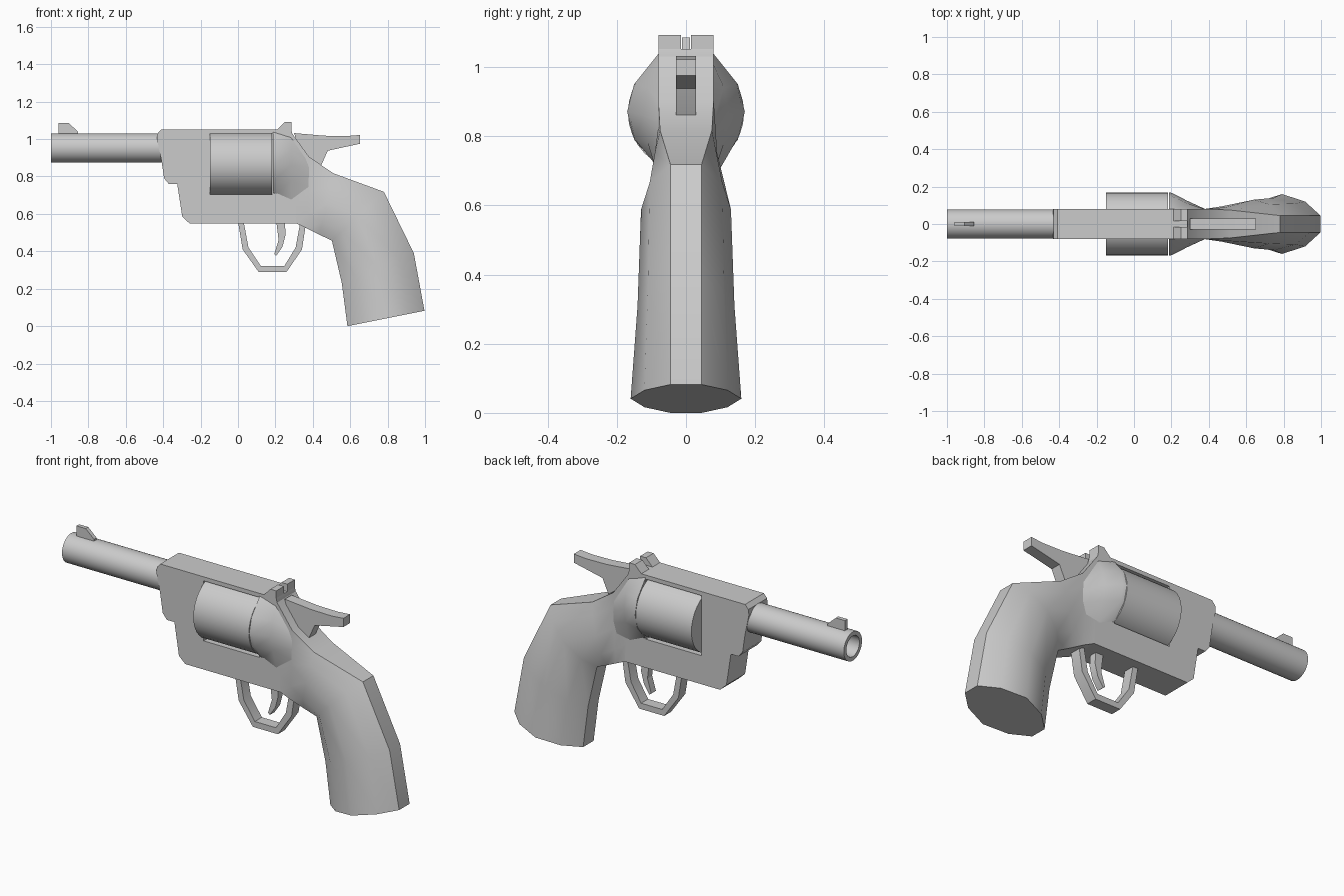
import bpy, bmesh
from math import cos, sin, pi, radians


def loft(name, rings, angle=30):
    """Skin a list of equal-length point rings and cap both ends."""
    bm = bmesh.new()
    vr = [[bm.verts.new(p) for p in r] for r in rings]
    n = len(rings[0])
    for a, b in zip(vr, vr[1:]):
        for i in range(n):
            bm.faces.new((a[i], a[(i + 1) % n], b[(i + 1) % n], b[i]))
    bm.faces.new(vr[0])
    bm.faces.new(vr[-1])
    bmesh.ops.recalc_face_normals(bm, faces=bm.faces)
    me = bpy.data.meshes.new(name)
    bm.to_mesh(me)
    bm.free()
    ob = bpy.data.objects.new(name, me)
    bpy.context.collection.objects.link(ob)
    bpy.ops.object.select_all(action='DESELECT')
    ob.select_set(True)
    bpy.context.view_layer.objects.active = ob
    bpy.ops.object.shade_smooth_by_angle(angle=radians(angle))
    return ob


def prism(name, profile, y0, y1):
    """Extrude an (x, z) profile between two y values."""
    return loft(name, [[(x, y, z) for x, z in profile] for y in (y0, y1)], 20)


def circle(x, r, zc, n=32):
    return [(x, r * cos(2 * pi * i / n), zc + r * sin(2 * pi * i / n)) for i in range(n)]


# Barrel with hollow bore
loft("barrel", [circle(x, r, 0.953) for x, r in
                ((-0.40, 0.078), (-1.0, 0.078), (-1.0, 0.056), (-0.5, 0.056))])

# Front sight
prism("front_sight", [(-0.96, 1.02), (-0.96, 1.085), (-0.905, 1.085), (-0.855, 1.04), (-0.855, 1.02)],
      -0.011, 0.011)

# Frame with a window for the cylinder
frame = prism("frame", [(-0.43, 1.03), (-0.41, 1.052), (0.285, 1.052), (0.29, 1.03), (0.31, 0.55),
                        (-0.26, 0.55), (-0.298, 0.585), (-0.325, 0.76), (-0.37, 0.76),
                        (-0.395, 0.79), (-0.41, 0.89), (-0.433, 1.0)], -0.08, 0.08)
cutter = prism("window_cutter", [(-0.15, 0.705), (0.185, 0.705), (0.185, 1.03), (-0.15, 1.03)], -0.3, 0.3)
cutter.hide_render = True
mod = frame.modifiers.new("window", 'BOOLEAN')
mod.operation = 'DIFFERENCE'
mod.solver = 'EXACT'
mod.object = cutter
bpy.context.view_layer.objects.active = frame
bpy.ops.object.modifier_apply(modifier=mod.name)
bpy.data.objects.remove(cutter)

# Cylinder
loft("cylinder", [circle(x, 0.168, 0.868) for x in (-0.15, 0.183)])

# Recoil shield flaring out behind the cylinder
shield = []
for x, half in (
        (0.186, [(0.078, 1.04), (0.15, 0.95), (0.17, 0.87), (0.15, 0.79), (0.078, 0.71)]),
        (0.205, [(0.078, 1.035), (0.147, 0.95), (0.165, 0.87), (0.147, 0.79), (0.078, 0.705)]),
        (0.285, [(0.078, 1.01), (0.11, 0.94), (0.124, 0.86), (0.11, 0.78), (0.078, 0.67)]),
        (0.385, [(0.07, 0.885), (0.077, 0.85), (0.078, 0.80), (0.077, 0.74), (0.07, 0.66)])):
    shield.append([(x, y, z) for y, z in half] + [(x, -y, z) for y, z in reversed(half)])
loft("recoil_shield", shield, 35)

# Grip: (back point, front point, half widths from back to front)
sections = [
    ((0.29, 1.03), (0.31, 0.55), (0.08, 0.08, 0.08, 0.08, 0.08)),
    ((0.38, 0.905), (0.37, 0.522), (0.08, 0.08, 0.08, 0.08, 0.075)),
    ((0.51, 0.817), (0.435, 0.489), (0.075, 0.09, 0.095, 0.088, 0.06)),
    ((0.78, 0.718), (0.502, 0.457), (0.045, 0.105, 0.13, 0.105, 0.045)),
    ((0.94, 0.39), (0.555, 0.23), (0.045, 0.11, 0.14, 0.11, 0.045)),
    ((0.997, 0.082), (0.585, 0.0), (0.045, 0.12, 0.16, 0.12, 0.045)),
]
rings = []
for (bx, bz), (fx, fz), widths in sections:
    half = [(bx + (fx - bx) * t, w, bz + (fz - bz) * t)
            for t, w in zip((0, 0.2, 0.5, 0.8, 1), widths)]
    rings.append(half + [(x, -y, z) for x, y, z in reversed(half)])
loft("grip", rings, 40)

# Rear sight: two blocks with a notch between
for side, name in ((1, "rear_sight_left"), (-1, "rear_sight_right")):
    prism(name, [(0.205, 1.045), (0.25, 1.092), (0.285, 1.092), (0.285, 1.035)],
          side * 0.015, side * 0.08)

# Hammer
prism("hammer", [(0.30, 1.032), (0.46, 1.018), (0.58, 1.016), (0.652, 1.022), (0.652, 0.975),
                 (0.48, 0.938), (0.445, 0.86), (0.42, 0.82), (0.34, 0.90)], -0.029, 0.029)

# Trigger guard
outer = [(0.0, 0.56), (0.025, 0.41), (0.11, 0.29), (0.26, 0.29), (0.342, 0.41), (0.362, 0.54)]
inner = [(0.03, 0.56), (0.056, 0.42), (0.122, 0.322), (0.248, 0.322), (0.308, 0.42), (0.332, 0.55)]
loft("trigger_guard", [[(ox, -0.03, oz), (ox, 0.03, oz), (ix, 0.03, iz), (ix, -0.03, iz)]
                       for (ox, oz), (ix, iz) in zip(outer, inner)])

# Trigger
prism("trigger", [(0.205, 0.56), (0.217, 0.46), (0.194, 0.385), (0.205, 0.376), (0.238, 0.425),
                  (0.255, 0.49), (0.25, 0.56)], -0.02, 0.02)
